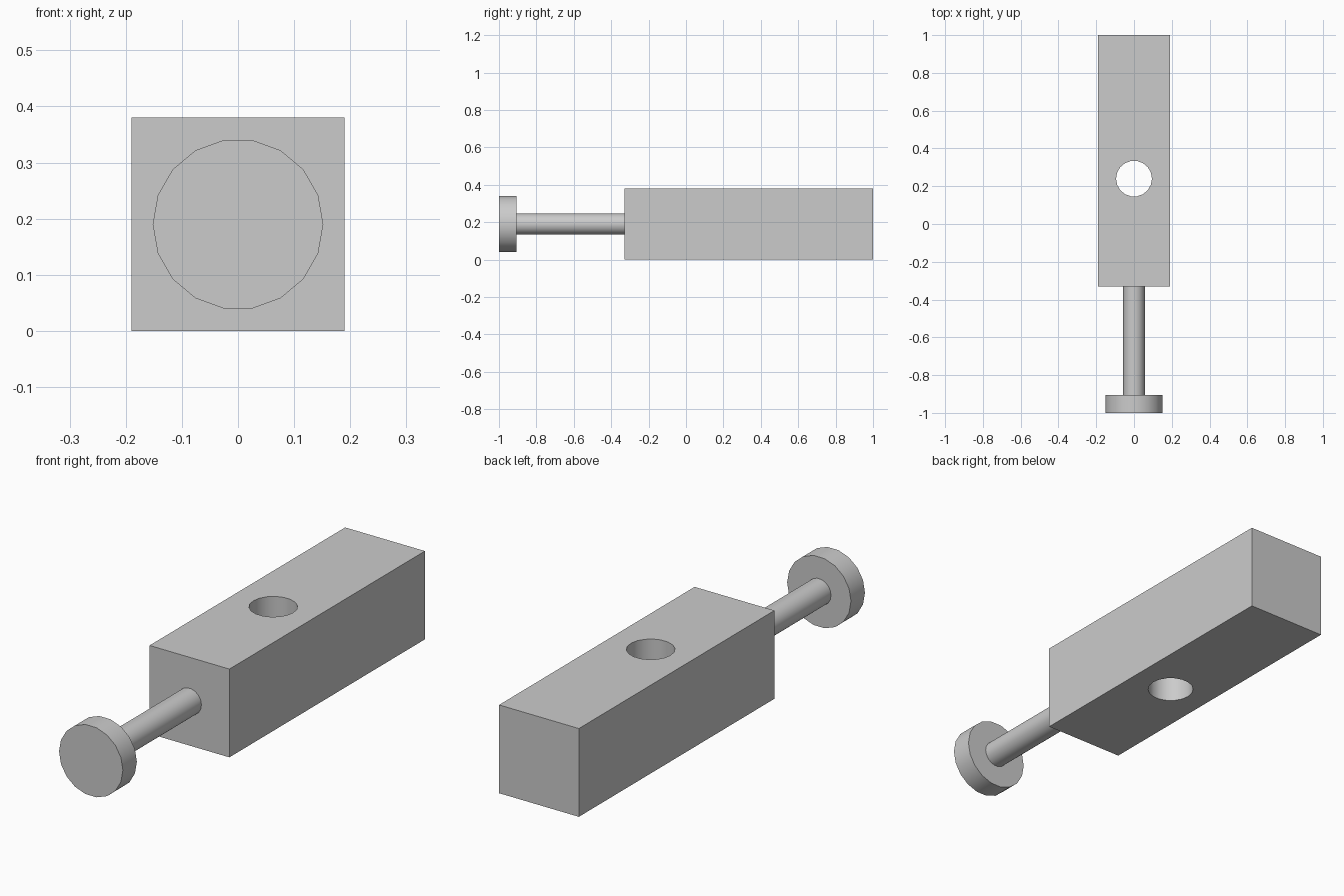
import bpy
from math import pi, radians

cube = bpy.data.objects.get("Cube")
if cube:
    bpy.data.objects.remove(cube, do_unlink=True)

SIDES = 18
MID = 0.19          # half the block's width and height

grey = bpy.data.materials.new("plain grey")
grey.use_nodes = True
color = (0.6, 0.6, 0.6, 1)
grey.diffuse_color = color
grey.node_tree.nodes["Principled BSDF"].inputs["Base Color"].default_value = color


def finish(obj, name):
    obj.name = obj.data.name = name
    obj.data.materials.clear()
    obj.data.materials.append(grey)
    bpy.ops.object.transform_apply(location=True, rotation=True, scale=True)
    bpy.ops.object.shade_smooth_by_angle(angle=radians(30))
    return obj


def lying_cylinder(name, radius, y0, y1):
    bpy.ops.mesh.primitive_cylinder_add(
        vertices=SIDES, radius=radius, depth=y1 - y0,
        location=(0, (y0 + y1) / 2, MID), rotation=(pi / 2, pi / 2, 0))
    return finish(bpy.context.object, name)


# Vertical hole cutter
bpy.ops.mesh.primitive_cylinder_add(
    vertices=SIDES, radius=0.095, depth=1,
    location=(0, 0.24, MID), rotation=(0, 0, pi / 2))
cutter = finish(bpy.context.object, "hole_cutter")
cutter.hide_render = True

# Square block with the hole through it
bpy.ops.mesh.primitive_cube_add(size=1, location=(0, 0.335, MID))
block = bpy.context.object
block.scale = (2 * MID, 1.33, 2 * MID)
finish(block, "block")
cut = block.modifiers.new("hole", 'BOOLEAN')
cut.operation = 'DIFFERENCE'
cut.solver = 'EXACT'
cut.object = cutter
bpy.ops.object.modifier_apply(modifier=cut.name)
bpy.ops.object.shade_smooth_by_angle(angle=radians(30))
bpy.data.objects.remove(cutter, do_unlink=True)

# Plunger rod and its round head
lying_cylinder("plunger_rod", 0.057, -0.91, -0.33)
lying_cylinder("plunger_head", 0.152, -1, -0.905)
